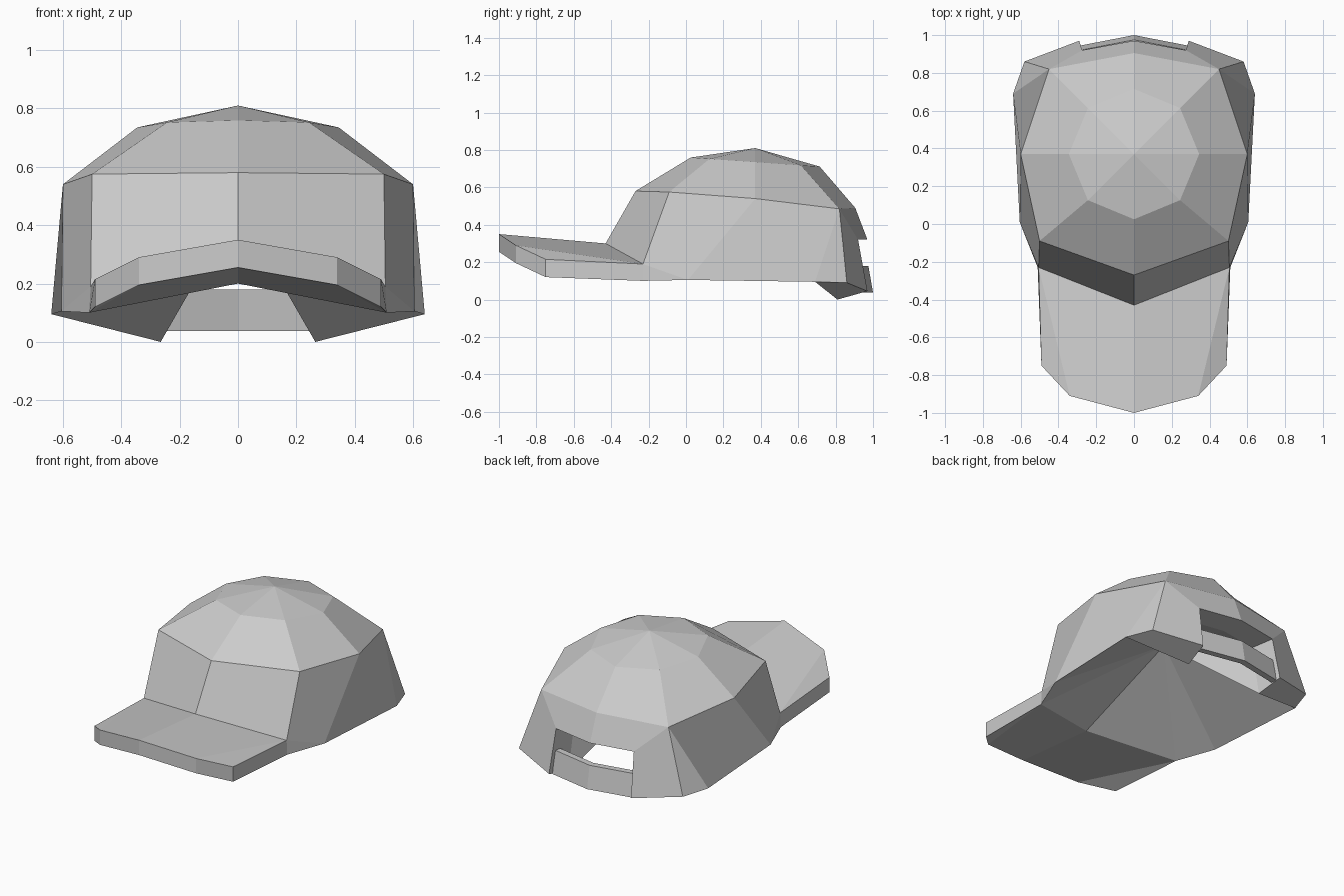
import bpy, bmesh, math
from mathutils import Vector

cube = bpy.data.objects.get("Cube")
if cube:
    bpy.data.objects.remove(cube)

grey = bpy.data.materials.new("grey_cloth")
grey.use_nodes = True
colour = (0.6, 0.6, 0.6, 1)
grey.diffuse_color = colour
grey.node_tree.nodes["Principled BSDF"].inputs["Base Color"].default_value = colour


def mirrored_part(name, points, faces):
    """Build the left half from named points, then mirror it across x = 0."""
    bm = bmesh.new()
    for side in (1, -1):
        verts = {k: bm.verts.new((side * p[0], p[1], p[2])) for k, p in points.items()}
        for face in faces:
            bm.faces.new([verts[k] for k in face.split()])
    bmesh.ops.remove_doubles(bm, verts=bm.verts[:], dist=0.0005)
    bmesh.ops.recalc_face_normals(bm, faces=bm.faces[:])
    mesh = bpy.data.meshes.new(name)
    bm.to_mesh(mesh)
    bm.free()
    mesh.materials.append(grey)
    obj = bpy.data.objects.new(name, mesh)
    bpy.context.collection.objects.link(obj)
    return obj


# Seam points shared by the crown and the brim
seam = {
    "seam_mid": (0, -0.43, 0.30), "seam_side": (0.505, -0.23, 0.19),
    "under_mid": (0, -0.43, 0.20), "under_side": (0.51, -0.23, 0.10),
}

# Crown: a tilted octagonal cap, lower panels, back opening and lining
crown = dict(seam)
crown["top"] = (0, 0.37, 0.81)
for i in range(5):
    a = math.pi * i / 4
    y = 0.37 - 0.345 * math.cos(a)
    crown[f"r{i}"] = (0.345 * math.sin(a) if i % 4 else 0, y, 0.761 - 0.07 * y)
crown.update({
    "p0": (0, -0.27, 0.58), "p1": (0.5, -0.09, 0.575), "p2": (0.6, 0.37, 0.54),
    "p3": (0.45, 0.82, 0.485), "p4": (0, 0.905, 0.49),
    "rim1": (0.605, 0.01, 0.105), "rim2": (0.64, 0.69, 0.095), "rim3": (0.58, 0.86, 0.09),
    "rim4": (0.29, 0.97, 0.045), "gap_side": (0.275, 0.92, 0.32), "gap_mid": (0, 0.97, 0.32),
    "in_rim": (0.265, 0.81, 0.0), "in_gap_side": (0.25, 0.77, 0.32), "in_gap_mid": (0, 0.81, 0.32),
    "lining": (0, 0.27, 0.46),
})
crown_faces = []
for i in range(4):
    crown_faces += [f"top r{i} r{i+1}", f"r{i} p{i} p{i+1} r{i+1}"]
crown_faces += [
    "p0 seam_mid seam_side p1", "p1 seam_side rim1 p2", "seam_side under_side rim1",
    "p2 rim1 rim2 p3", "p3 rim2 rim3", "p3 rim3 rim4 gap_side", "p3 gap_side gap_mid p4",
    "seam_mid under_mid under_side seam_side",
    "rim2 in_rim rim4 rim3", "rim4 in_rim in_gap_side gap_side",
    "gap_side in_gap_side in_gap_mid gap_mid",
]
lining_edge = "under_mid under_side rim1 rim2 in_rim in_gap_side in_gap_mid".split()
crown_faces += [f"lining {a} {b}" for a, b in zip(lining_edge, lining_edge[1:])]
mirrored_part("crown", crown, crown_faces)

# Brim: bent peak with a thick edge, open where it meets the crown
brim = dict(seam)
outline = {"tip": (0, -1.0, 0.35), "bend": (0.34, -0.91, 0.29), "corner": (0.49, -0.75, 0.215)}
for key, p in outline.items():
    brim[key] = p
    brim["low_" + key] = Vector(p) - Vector((0, 0, 0.095))
mirrored_part("brim", brim, [
    "seam_mid tip bend seam_side", "seam_side bend corner",
    "under_mid under_side low_bend low_tip", "under_side low_corner low_bend",
    "tip low_tip low_bend bend", "bend low_bend low_corner corner",
    "corner low_corner under_side seam_side",
])

# Strap: a thin band bridging the bottom of the back opening
strap = {}
for key, x, y in (("mid", 0, 1.0), ("end", 0.283, 0.945)):
    for depth, dy in (("out", 0), ("in", 0.04)):
        strap[f"{key}_{depth}_low"] = (x, y - dy, 0.037)
        strap[f"{key}_{depth}_high"] = (x, y - dy - 0.025, 0.18)
loop = ["out_low", "out_high", "in_high", "in_low"]
strap_faces = [f"mid_{a} mid_{b} end_{b} end_{a}" for a, b in zip(loop, loop[1:] + loop[:1])]
strap_faces.append(" ".join("end_" + k for k in loop))
mirrored_part("strap", strap, strap_faces)
